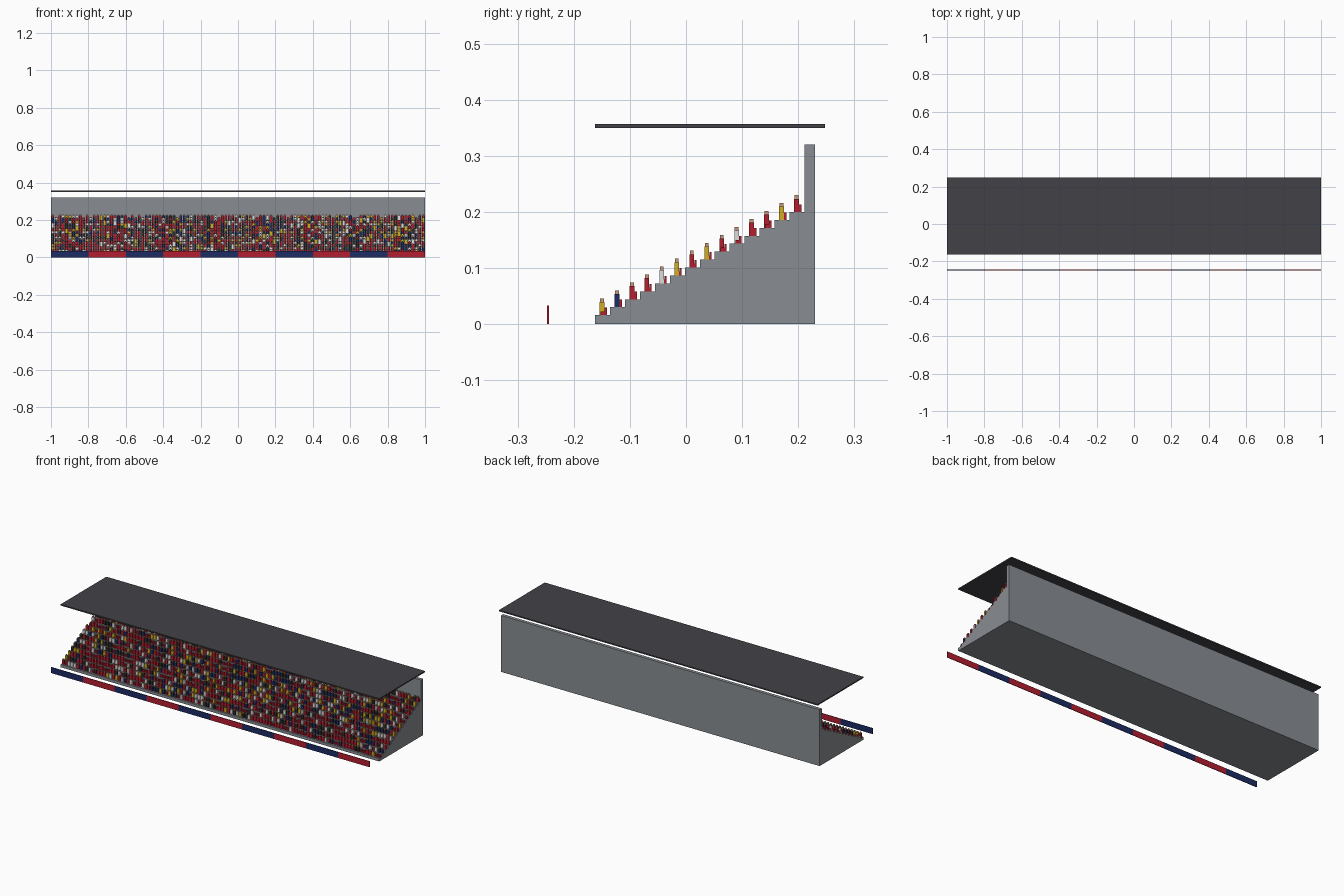
import bpy, bmesh, random
from mathutils import Matrix, Vector

random.seed(7)
if "Cube" in bpy.data.objects:
    bpy.data.objects.remove(bpy.data.objects["Cube"])


def material(name, r, g, b):
    m = bpy.data.materials.new(name)
    m.use_nodes = True
    m.diffuse_color = (r, g, b, 1)
    m.node_tree.nodes["Principled BSDF"].inputs["Base Color"].default_value = (r, g, b, 1)
    return m


CONCRETE = material("concrete grey", 0.25, 0.27, 0.29)
ROOF = material("roof charcoal", 0.055, 0.053, 0.062)
RED = material("red", 0.45, 0.013, 0.03)
NAVY = material("navy", 0.012, 0.025, 0.13)
WHITE = material("white", 0.72, 0.72, 0.72)
YELLOW = material("yellow", 0.65, 0.42, 0.015)
BLACK = material("black", 0.025, 0.025, 0.028)
SKIN = material("skin", 0.56, 0.33, 0.2)


def add_box(bm, low, high, slot=0):
    """Add an axis-aligned box between two corners."""
    low, high = Vector(low), Vector(high)
    matrix = Matrix.Translation((low + high) / 2) @ Matrix.Diagonal((*(high - low), 1))
    verts = bmesh.ops.create_cube(bm, size=1, matrix=matrix)["verts"]
    for face in {f for v in verts for f in v.link_faces}:
        face.material_index = slot


def finish(bm, name, materials):
    mesh = bpy.data.meshes.new(name)
    bmesh.ops.recalc_face_normals(bm, faces=bm.faces)
    bm.to_mesh(mesh)
    bm.free()
    for m in materials:
        mesh.materials.append(m)
    obj = bpy.data.objects.new(name, mesh)
    bpy.context.collection.objects.link(obj)
    return obj


ROWS, COLUMNS = 14, 108
FRONT, BACK = -0.162, 0.23
DEPTH, RISE, BASE = 0.02665, 0.01415, 0.016
PITCH = 2 / COLUMNS

# Terrace and back wall: one stepped profile pulled along x
profile = [(FRONT, 0)]
for row in range(ROWS):
    y, z = FRONT + row * DEPTH, BASE + row * RISE
    profile += [(y, z), (y + DEPTH, z)]
profile += [(FRONT + ROWS * DEPTH, 0.32), (BACK, 0.32), (BACK, 0)]
bm = bmesh.new()
face = bm.faces.new([bm.verts.new((-1, y, z)) for y, z in profile])
pulled = bmesh.ops.extrude_face_region(bm, geom=[face])["geom"]
bmesh.ops.translate(bm, vec=(2, 0, 0),
                    verts=[g for g in pulled if isinstance(g, bmesh.types.BMVert)])
finish(bm, "terrace", [CONCRETE])

# Flat roof
bm = bmesh.new()
add_box(bm, (-1, FRONT, 0.35), (1, 0.248, 0.357))
finish(bm, "roof", [ROOF])

# Seats and seated crowd
seats, shirts, heads = bmesh.new(), bmesh.new(), bmesh.new()
SHIRT_COLOURS = [RED, WHITE, YELLOW, NAVY, BLACK]
for row in range(ROWS):
    y, z = FRONT + row * DEPTH, BASE + row * RISE
    for column in range(COLUMNS):
        x = -1 + (column + 0.5) * PITCH
        # Pan and backrest
        add_box(seats, (x - 0.0072, y + 0.010, z), (x + 0.0072, y + 0.018, z + 0.007))
        add_box(seats, (x - 0.0072, y + 0.017, z), (x + 0.0072, y + 0.021, z + 0.0135))
        if random.random() < 0.82:
            shirt = random.choices(range(5), weights=[36, 19, 14, 15, 16])[0]
            add_box(shirts, (x - 0.0073, y + 0.0082, z),
                    (x + 0.0073, y + 0.0165, z + 0.0235), shirt)
            add_box(heads, (x - 0.0036, y + 0.009, z + 0.0235),
                    (x + 0.0036, y + 0.0157, z + 0.03))
finish(seats, "seats", [RED])
finish(shirts, "crowd_bodies", SHIRT_COLOURS)
finish(heads, "crowd_heads", [SKIN])

# Pitch-side boards in alternating colours
for i in range(10):
    bm = bmesh.new()
    add_box(bm, (-1 + i * 0.2, -0.248, 0), (-0.8 + i * 0.2, -0.2445, 0.033))
    finish(bm, f"board_{i + 1}", [RED if i % 2 else NAVY])
